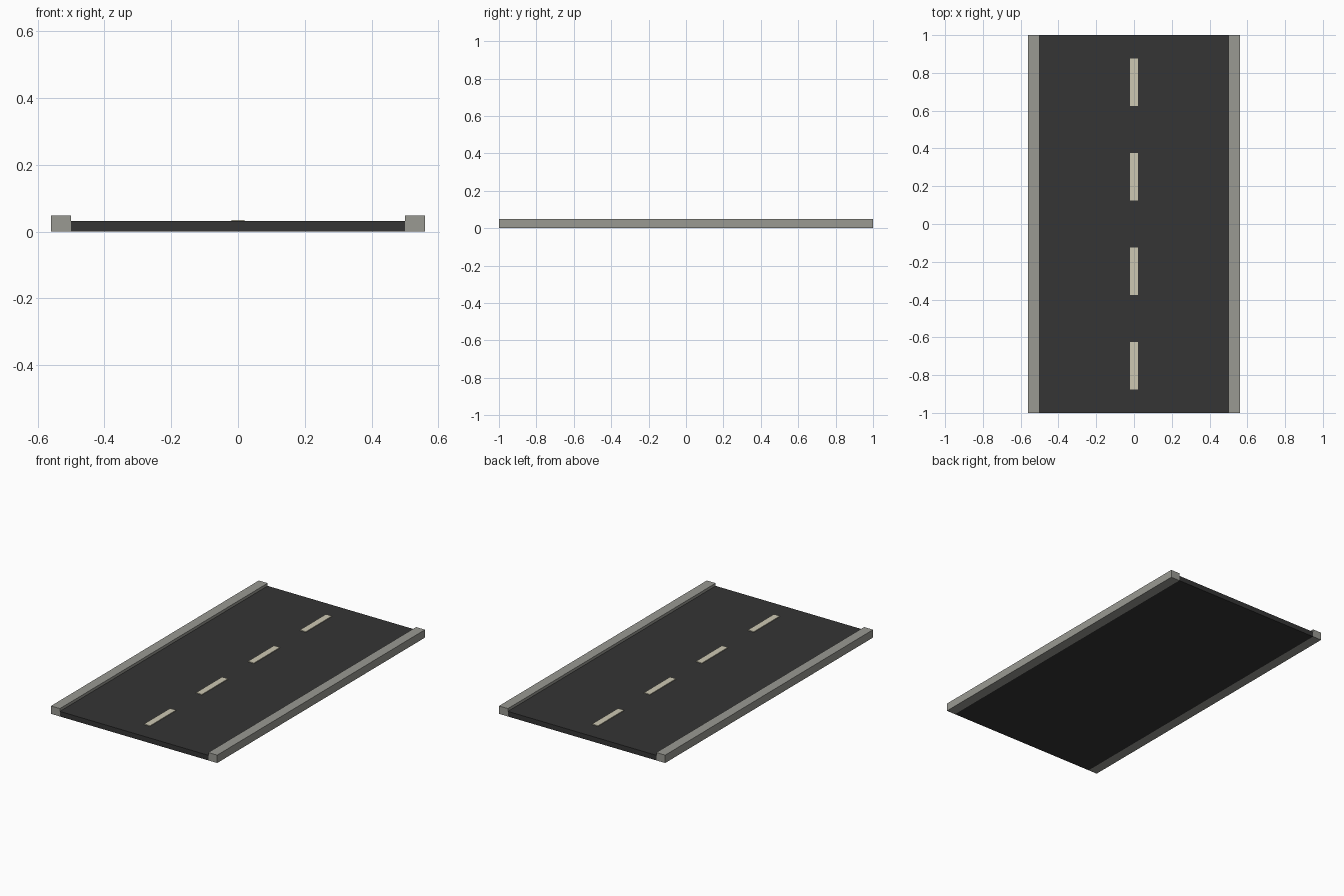
import bpy

if "Cube" in bpy.data.objects:
    bpy.data.objects.remove(bpy.data.objects["Cube"], do_unlink=True)


def material(name, rgb):
    mat = bpy.data.materials.new(name)
    mat.use_nodes = True
    mat.diffuse_color = (*rgb, 1)
    shader = next(n for n in mat.node_tree.nodes if n.type == "BSDF_PRINCIPLED")
    shader.inputs["Base Color"].default_value = (*rgb, 1)
    return mat


def box(name, size, x, y, bottom, mat):
    """Box of the given size standing on the height 'bottom'."""
    bpy.ops.mesh.primitive_cube_add(size=1, location=(x, y, bottom + size[2] / 2))
    obj = bpy.context.object
    obj.name = name
    obj.scale = size
    bpy.ops.object.transform_apply(location=False, rotation=False, scale=True)
    obj.data.materials.append(mat)
    return obj


asphalt = material("dark asphalt", (0.035, 0.035, 0.035))
concrete = material("grey concrete", (0.32, 0.32, 0.29))
paint = material("cream paint", (0.61, 0.58, 0.45))

LENGTH, WIDTH, THICKNESS = 2.0, 1.0, 0.031
CURB_WIDTH, CURB_HEIGHT = 0.06, 0.048
DASHES = 4

# Road slab
box("road_slab", (WIDTH, LENGTH, THICKNESS), 0, 0, 0, asphalt)

# Curbs along both edges
for name, side in (("left_curb", 1), ("right_curb", -1)):
    box(name, (CURB_WIDTH, LENGTH, CURB_HEIGHT),
        side * (WIDTH + CURB_WIDTH) / 2, 0, 0, concrete)

# Dashed centre line, one thin plate in the middle of each section
section = LENGTH / DASHES
for i in range(DASHES):
    y = (i + 0.5) * section - LENGTH / 2
    box(f"lane_dash_{i + 1}", (0.04, section / 2, 0.004), 0, y, THICKNESS, paint)
